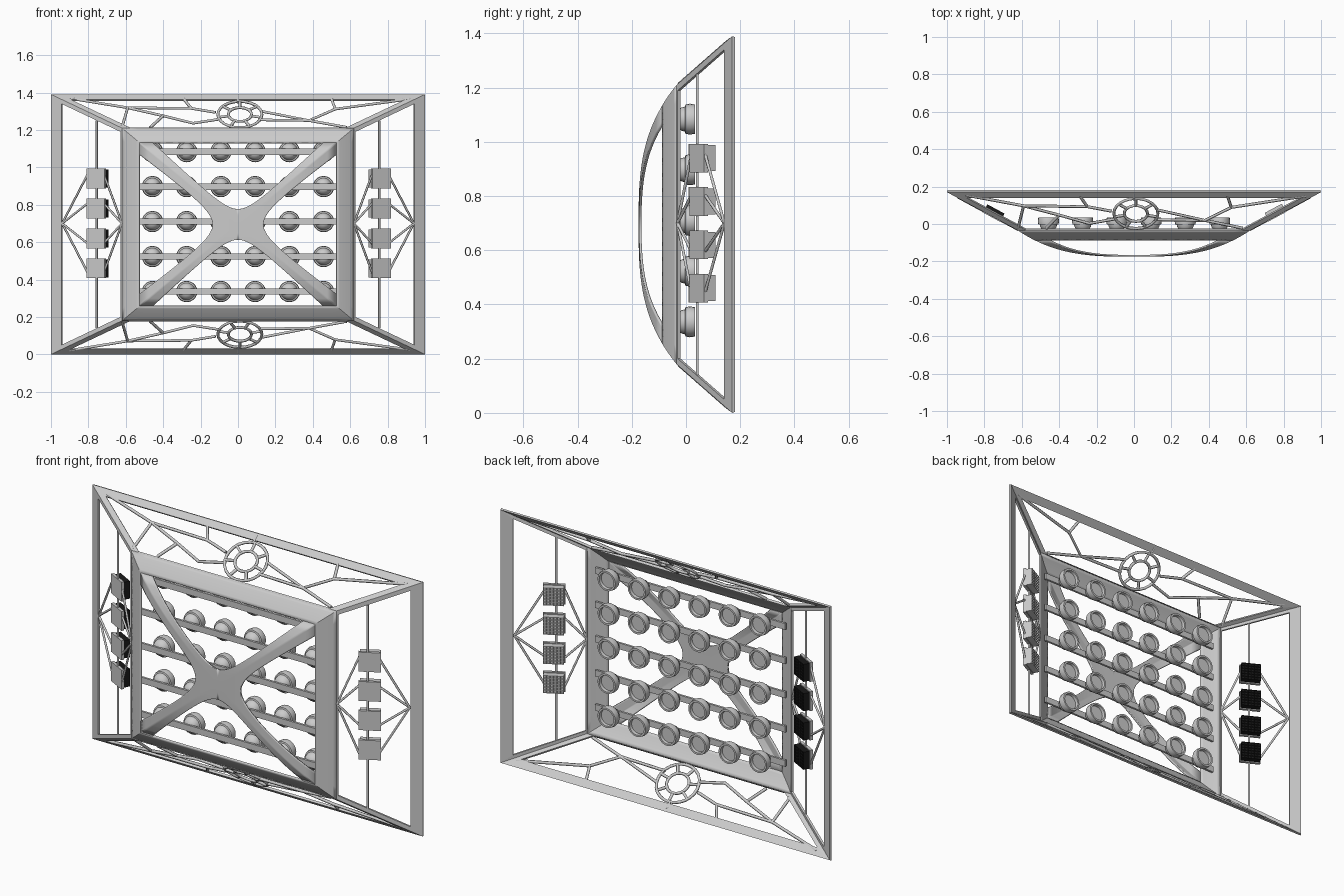
import bpy, bmesh, math
from mathutils import Vector, Matrix

if "Cube" in bpy.data.objects:
    bpy.data.objects.remove(bpy.data.objects["Cube"])

CZ = 0.695                                  # centre height
OUT = (1.0, 0.17, 0.695)                    # outer rim half width, depth, half height
MID = (0.62, -0.035, 0.515)                 # where the sloped sides meet the dome


def new_obj(name, bm, smooth=None):
    me = bpy.data.meshes.new(name)
    bm.to_mesh(me)
    bm.free()
    ob = bpy.data.objects.new(name, me)
    bpy.context.collection.objects.link(ob)
    if smooth:
        bpy.ops.object.select_all(action='DESELECT')
        bpy.context.view_layer.objects.active = ob
        ob.select_set(True)
        bpy.ops.object.shade_smooth_by_angle(angle=math.radians(smooth))
    return ob


def sheet(name, bm, thick, smooth=None):
    """Face everything forward, then thicken backwards."""
    bmesh.ops.remove_doubles(bm, verts=bm.verts, dist=1e-4)
    bm.normal_update()
    bmesh.ops.reverse_faces(bm, faces=[f for f in bm.faces if f.normal.y > 0])
    ob = new_obj(name, bm, smooth)
    m = ob.modifiers.new("thickness", 'SOLIDIFY')
    m.thickness, m.offset = thick, -1
    return ob


def rods(name, lines, radius):
    """Round rods along polylines; a closed loop repeats its first point."""
    cu = bpy.data.curves.new(name, 'CURVE')
    cu.dimensions, cu.bevel_depth, cu.bevel_resolution = '3D', radius, 1
    for pts in lines:
        closed = len(pts) > 2 and (Vector(pts[0]) - Vector(pts[-1])).length < 1e-5
        pts = pts[:-1] if closed else pts
        sp = cu.splines.new('POLY')
        sp.points.add(len(pts) - 1)
        for p, co in zip(sp.points, pts):
            p.co = (*co, 1)
        sp.use_cyclic_u = closed
    cu.use_fill_caps = True
    ob = bpy.data.objects.new(name, cu)
    bpy.context.collection.objects.link(ob)
    bpy.ops.object.select_all(action='DESELECT')
    bpy.context.view_layer.objects.active = ob
    ob.select_set(True)
    bpy.ops.object.convert(target='MESH')


def lerp(v):
    return [a + (b - a) * v for a, b in zip(OUT, MID)]


# Sloped outer frame: four panels, each a trapezoid with a large opening
bm = bmesh.new()
for side in (True, False):
    for sg in (1, -1):
        def pt(v, e, inset):
            x, y, z = lerp(v)
            if side:
                return Vector((sg * x, y, CZ + e * (z - inset)))
            return Vector((e * (x - inset), y, CZ + sg * z))
        ins = 0.024 if side else 0.048
        outer = [pt(0, -1, 0), pt(0, 1, 0), pt(1, 1, 0), pt(1, -1, 0)]
        inner = [pt(.145, -1, ins), pt(.145, 1, ins), pt(.98, 1, ins), pt(.98, -1, ins)]
        for i in range(4):
            j = (i + 1) % 4
            bm.faces.new([bm.verts.new(p) for p in (outer[i], outer[j], inner[j], inner[i])])
sheet("outer_frame", bm, 0.012)

# Domed front: rim band plus crossing arms, with four curved openings
R1 = 0.85
R0 = {True: 0.22, False: 0.16}              # opening tips for sides / top and bottom


def dome(r, s, side, sg):
    y = -0.035 - 0.14 * (1 - r ** 3)
    if side:
        return Vector((sg * r * MID[0], y, CZ + r * s * MID[2]))
    return Vector((r * s * MID[0], y, CZ + sg * r * MID[2]))


rows = {0, 0.08}
for r0 in R0.values():
    rows |= {round(r0 + (R1 - r0) * (i / 16) ** 2, 4) for i in range(17)}
rows = sorted(rows)
rim = [R1 + (1 - R1) * i / 6 for i in range(7)]
bm = bmesh.new()
for side in (True, False):
    r0 = R0[side]

    def open_at(r):
        return 0.88 * math.sqrt(1 - (r0 / r) ** 2) if r > r0 else 0
    for sg in (1, -1):
        for e in (1, -1):
            for seq, has_hole in ((rows, True), (rim, False)):
                for ra, rb in zip(seq, seq[1:]):
                    n = 8
                    for j in range(n):
                        quad = []
                        for r, k in ((ra, j), (ra, j + 1), (rb, j + 1), (rb, j)):
                            S = open_at(r) if has_hole else 0
                            quad.append(dome(r, e * (S + (1 - S) * k / n), side, sg))
                        if ra == 0:                      # centre fan
                            quad = quad[1:]
                        bm.faces.new([bm.verts.new(p) for p in quad])
sheet("domed_front_cross", bm, 0.009, 40)

# Lamp bars and lamps
bars, lamps = bmesh.new(), bmesh.new()
prof = [(0, -.042), (.020, -.039), (.034, -.030), (.043, -.016), (.046, -.004), (.054, -.002),
        (.057, .014), (.054, .034), (.044, .034), (.042, .018), (0, .018)]
SEG = 20
for k in range(-2, 3):
    z = 0.710 + 0.187 * k
    bmesh.ops.create_cube(bars, size=1, matrix=Matrix.Translation((0, -.042, z))
                          @ Matrix.Diagonal((1.15, .012, .034, 1)))
    for c in range(6):
        x = -0.4575 + 0.183 * c
        rings = [[lamps.verts.new((x + r * math.cos(a * math.tau / SEG), y,
                                   z + r * math.sin(a * math.tau / SEG)))
                  for a in range(SEG)] if r else [lamps.verts.new((x, y, z))] for r, y in prof]
        for A, B in zip(rings, rings[1:]):
            for i in range(SEG):
                j = (i + 1) % SEG
                if len(A) == 1:
                    lamps.faces.new((A[0], B[i], B[j]))
                elif len(B) == 1:
                    lamps.faces.new((A[i], A[j], B[0]))
                else:
                    lamps.faces.new((A[i], A[j], B[j], B[i]))
bmesh.ops.recalc_face_normals(lamps, faces=lamps.faces)
new_obj("lamp_bars", bars)
new_obj("lamps", lamps, 40)

# Side panels: upright rod, bracing rods and four speaker boxes
black = bpy.data.materials.new("black")
black.diffuse_color = (0.01, 0.01, 0.01, 1)
black.use_nodes = True
black.node_tree.nodes["Principled BSDF"].inputs["Base Color"].default_value = black.diffuse_color


def on_side(sg, x, z):
    v = (1 - x) / (1 - MID[0])
    return (sg * x, lerp(v)[1] + 0.004, z)


for sg, label in ((1, "right"), (-1, "left")):
    lines = [[on_side(sg, .755, .14), on_side(sg, .755, 1.25)]]
    plates, bodies = bmesh.new(), bmesh.new()
    t = Vector((sg * .38, .205, 0)).normalized()
    n = Vector((-sg * .205, .38, 0)).normalized()
    for i in range(4):
        z = 0.46 + 0.16 * i
        for xe, xb in ((.94, .80), (.62, .72)):
            lines.append([on_side(sg, xe, .70), on_side(sg, xb, z + (.03 if z > .7 else -.03))])
        basis = Matrix((t, Vector((0, 0, 1)), n)).transposed().to_4x4()
        basis.translation = Vector(on_side(sg, .764 if sg > 0 else .758, z))
        bmesh.ops.create_cube(plates, size=1, matrix=basis @ Matrix.Diagonal((.112, .106, .016, 1)))
        # grille body: box with a grid of recessed cells on its back
        one = bmesh.new()
        bmesh.ops.create_grid(one, x_segments=6, y_segments=6, size=.5,
                              matrix=Matrix.Translation((0, 0, .042))
                              @ Matrix.Diagonal((.104, .096, 1, 1)))
        cells = one.faces[:]
        edge = [e for e in one.edges if e.is_boundary]
        ext = bmesh.ops.extrude_edge_only(one, edges=edge)
        for v in ext['geom']:
            if isinstance(v, bmesh.types.BMVert):
                v.co.z = 0.005
        bmesh.ops.inset_individual(one, faces=cells, thickness=.003, depth=0)
        for f in cells:
            for v in f.verts:
                v.co.z -= .005
        bmesh.ops.transform(one, matrix=basis, verts=one.verts)
        tmp = bpy.data.meshes.new("tmp")
        one.to_mesh(tmp)
        one.free()
        bodies.from_mesh(tmp)
        bpy.data.meshes.remove(tmp)
    for b in (plates, bodies):
        bmesh.ops.recalc_face_normals(b, faces=b.faces)
    rods(label + "_brace_rods", lines, 0.006)
    new_obj(label + "_speaker_plates", plates)
    ob = new_obj(label + "_speaker_grilles", bodies)
    if sg < 0:
        ob.data.materials.append(black)

# Top and bottom panels: ringed wheel with branching lattice, in (x, slope fraction)
branches = [
    [(-.90, .10), (-.59, .38), (-.25, .40), (-.12, .52)], [(-.59, .38), (-.62, .96)],
    [(-.25, .40), (-.29, .12)], [(-.59, .38), (-.40, .62), (-.24, .84), (-.10, .72)],
    [(-.40, .62), (-.47, .97)], [(.12, .48), (.38, .76), (.52, .42), (.92, .12)],
    [(.52, .42), (.50, .12)], [(.38, .76), (.58, .96)], [(.11, .74), (.38, .76)],
    [(0, .22), (0, .05)],
]
SLOPE = math.hypot(OUT[1] - MID[1], OUT[2] - MID[2])


def wheel(r, a):
    return (.01 + r * math.cos(a), .58 + .9 * r * math.sin(a) / SLOPE)


lines2 = branches + [[wheel(r, i * math.tau / 24) for i in range(25)] for r in (.118, .062)]
lines2 += [[wheel(.062, a), wheel(.118, a)] for a in [math.tau * (i + .25) / 7 for i in range(7)]]
for sg, label in ((1, "top"), (-1, "bottom")):
    rods(label + "_lattice", [[(x, lerp(v)[1] + .005, CZ + sg * (lerp(v)[2] - .003))
                               for x, v in ln] for ln in lines2], 0.008)
